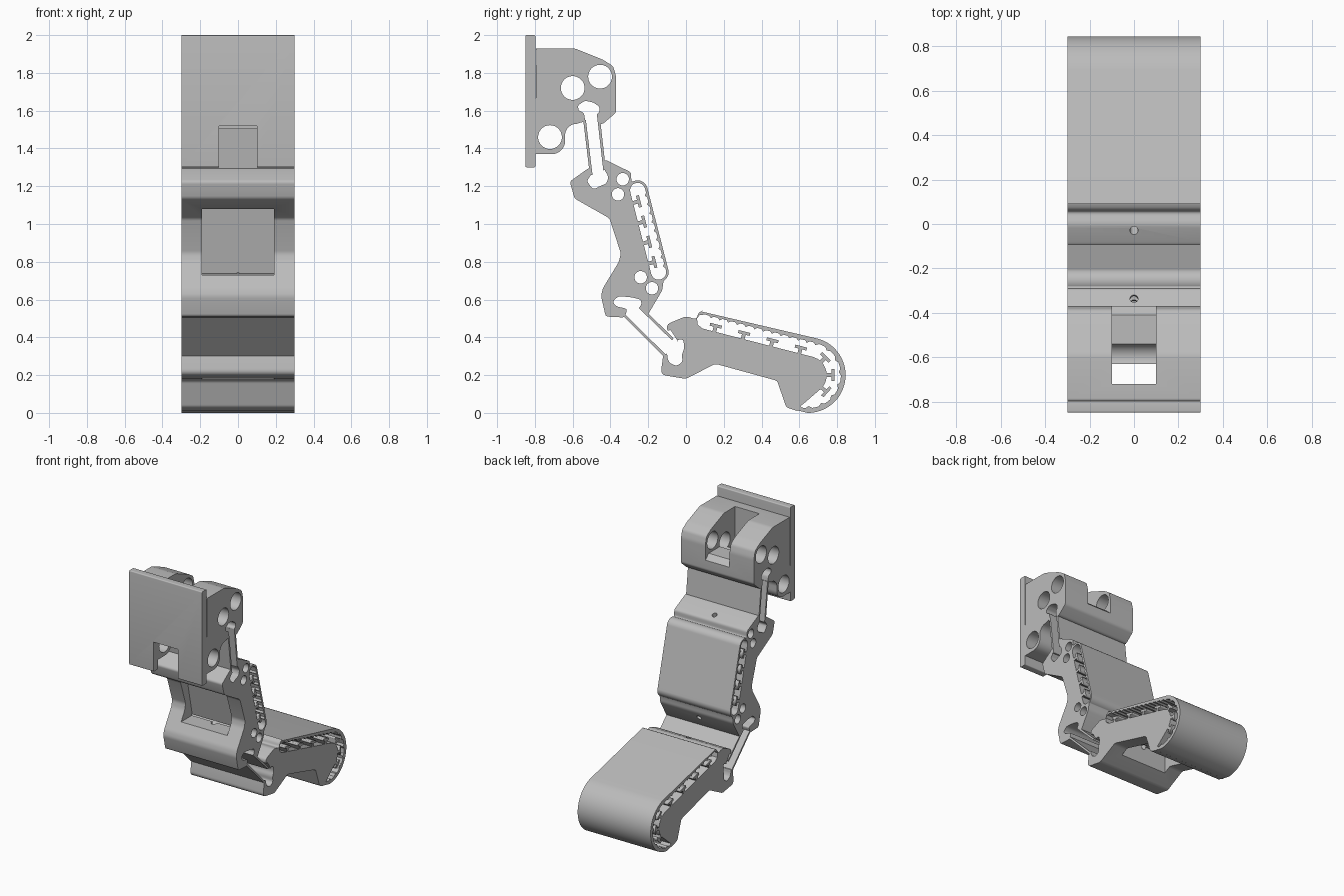
import bpy, bmesh
from math import cos, sin, radians, pi
from mathutils import Matrix, Vector

if "Cube" in bpy.data.objects:
    bpy.data.objects.remove(bpy.data.objects["Cube"])

grey = bpy.data.materials.new("plain grey")
grey.use_nodes = True
grey.diffuse_color = (0.5, 0.5, 0.5, 1)
grey.node_tree.nodes["Principled BSDF"].inputs["Base Color"].default_value = (0.5, 0.5, 0.5, 1)

HALF = 0.3
# profile plane (y, z) extruded along x
TO_SIDE = Matrix(((0, 0, 1, 0), (1, 0, 0, 0), (0, 1, 0, 0), (0, 0, 0, 1)))


def arc(c, r, a0, a1, n=12):
    return [(c[0] + r * cos(radians(a0 + (a1 - a0) * i / n)),
             c[1] + r * sin(radians(a0 + (a1 - a0) * i / n))) for i in range(n + 1)]


def circle(c, r):
    return arc(c, r, 0, 350, 35)


def rounded(pts, r=0.02):
    """Soften each corner with a short quadratic curve."""
    out, n = [], len(pts)
    for i in range(n):
        p, a, b = Vector(pts[i]), Vector(pts[i - 1]), Vector(pts[(i + 1) % n])
        s = p + (a - p) * min(r / (a - p).length, 0.4)
        e = p + (b - p) * min(r / (b - p).length, 0.4)
        for k in range(5):
            t = k / 4
            out.append(tuple(s * (1 - t) ** 2 + p * 2 * t * (1 - t) + e * t * t))
    return out


def toothed(pts, step=0.012, depth=0.011):
    """Resample a path and raise a small tooth on its right side at every fourth point."""
    out, k = [], 0
    for a, b in zip(pts, pts[1:]):
        a, b = Vector(a), Vector(b)
        n = max(1, round((b - a).length / step))
        d = (b - a).normalized()
        for i in range(n):
            p = a.lerp(b, i / n)
            if k % 4 == 3:
                p = p + Vector((d.y, -d.x)) * depth
            out.append(tuple(p))
            k += 1
    return out + [pts[-1]]


def extrude(name, loops, half=HALF):
    """Extrude an outline with holes across the width."""
    cu = bpy.data.curves.new(name, 'CURVE')
    cu.dimensions, cu.fill_mode, cu.extrude = '2D', 'BOTH', half
    for loop in loops:
        sp = cu.splines.new('POLY')
        sp.points.add(len(loop) - 1)
        for q, p in zip(sp.points, loop):
            q.co = (p[0], p[1], 0, 1)
        sp.use_cyclic_u = True
    tmp = bpy.data.objects.new(name + "_profile", cu)
    bpy.context.collection.objects.link(tmp)
    dg = bpy.context.evaluated_depsgraph_get()
    me = bpy.data.meshes.new_from_object(tmp.evaluated_get(dg))
    bpy.data.objects.remove(tmp)
    bm = bmesh.new()
    bm.from_mesh(me)
    bmesh.ops.remove_doubles(bm, verts=bm.verts, dist=0.00005)
    bm.transform(TO_SIDE)
    bmesh.ops.recalc_face_normals(bm, faces=bm.faces)
    bm.to_mesh(me)
    bm.free()
    me.materials.clear()
    me.materials.append(grey)
    ob = bpy.data.objects.new(name, me)
    bpy.context.collection.objects.link(ob)
    return ob


def rod(a, b, r=0.018):
    """Round cutter in the middle plane between two (y, z) points."""
    a, b = Vector((0, *a)), Vector((0, *b))
    bpy.ops.mesh.primitive_cylinder_add(vertices=20, radius=r, depth=(b - a).length, location=(a + b) / 2)
    ob = bpy.context.object
    ob.rotation_euler = (b - a).to_track_quat('Z', 'Y').to_euler()
    return ob


def cut(ob, cutters):
    for c in cutters:
        c.hide_render = True
        m = ob.modifiers.new("cut", 'BOOLEAN')
        m.operation, m.solver, m.object = 'DIFFERENCE', 'EXACT', c
        bpy.context.view_layer.objects.active = ob
        bpy.ops.object.modifier_apply(modifier=m.name)
        bpy.data.objects.remove(c)


def smooth(ob):
    bpy.ops.object.select_all(action='DESELECT')
    ob.select_set(True)
    bpy.context.view_layer.objects.active = ob
    bpy.ops.object.shade_smooth_by_angle(angle=radians(32))


def strip(name, a, b, t=0.014):
    a, b = Vector(a), Vector(b)
    d = (b - a).normalized()
    n = Vector((-d.y, d.x)) * t / 2
    smooth(extrude(name, [[a + n, b + n, b - n, a - n]]))


def lug(name, foot, angle):
    """T shaped rib standing on foot, pointing along angle."""
    u = Vector((cos(angle), sin(angle)))
    v = Vector((-u.y, u.x))
    shape = [(-.008, -.01), (.024, -.01), (.024, -.032), (.04, -.032)]
    shape += [(x, -y) for x, y in reversed(shape)]
    extrude(name, [[Vector(foot) + u * x + v * y for x, y in shape]])


# mounting plate and base block
plate = extrude("mounting_plate", [rounded([(-.85, 1.3), (-.85, 2), (-.797, 2), (-.797, 1.3)], 0.008)])
base = extrude("base_block", [
    rounded([(-.8, 1.93), (-.59, 1.93), (-.44, 1.87), (-.385, 1.835), (-.37, 1.78), (-.37, 1.59), (-.44, 1.53),
             (-.462, 1.53), (-.467, 1.564), (-.473, 1.58), (-.457, 1.595), (-.457, 1.62), (-.489, 1.643),
             (-.536, 1.653), (-.573, 1.627), (-.568, 1.6), (-.541, 1.59), (-.531, 1.53)], 0.015)
    + arc((-.58, 1.47), .06, 90, 180) + arc((-.71, 1.44), .07, 0, -90) + [(-.8, 1.37)],
    circle((-.72, 1.46), .063), circle((-.6, 1.72), .063), circle((-.455, 1.78), .063)])
notch = [(-.9, 1.2), (-.9, 1.52), (-.7, 1.52), (-.7, 1.2)]
slot = [(-.72, 2.1), (-.72, 1.2), (-.63, 1.2), (-.63, 1.7), (-.41, 1.7), (-.36, 1.655), (-.3, 1.655), (-.3, 2.1)]
cut(plate, [extrude("notch_cutter", [notch], 0.1)])
cut(base, [extrude("notch_cutter", [notch], 0.1), extrude("slot_cutter", [slot], 0.1)])

# middle segment with its pad channel
top, low, tilt = (-.256, 1.178), (-.145, .745), 14.4
channel = (toothed(arc(top, .04, tilt, tilt, 1)[:1] + arc(low, .04, tilt, tilt, 1)[:1])
           + arc(low, .04, tilt - 15, tilt - 180) + arc(top, .04, tilt + 180, tilt + 15))
middle = extrude("middle_segment", [
    rounded([(-.436, 1.294), (-.43, 1.342), (-.29, 1.273), (-.29, 1.23)]
            + arc(top, .053, 120, tilt) + arc(low, .053, tilt, -60)
            + [(-.122, .68), (-.125, .65), (-.203, .518), (-.25, .555), (-.235, .575), (-.24, .6), (-.288, .612),
               (-.357, .618), (-.388, .59), (-.372, .565), (-.31, .55), (-.325, .505), (-.425, .51), (-.45, .62),
               (-.44, .66), (-.355, .8), (-.345, .845), (-.405, 1.03), (-.59, 1.135), (-.615, 1.225), (-.51, 1.3),
               (-.5, 1.263), (-.525, 1.23), (-.51, 1.205), (-.489, 1.183), (-.457, 1.2), (-.42, 1.215),
               (-.41, 1.25)], 0.015),
    channel] + [circle(c, .033) for c in ((-.335, 1.237), (-.36, 1.157), (-.24, .718), (-.18, .66))])
cut(middle, [extrude("recess_cutter", [[(-.7, 1.08), (-.34, 1.08), (-.265, .73), (-.7, .73)]], 0.19),
             rod((-.325, 1.34), (-.4, 1.05)), rod((-.31, .76), (-.12, .57))])
for i in range(4):
    t = .13 + .247 * i
    mid = Vector(top).lerp(Vector(low), t)
    lug(f"middle_rib_{i + 1}", mid - Vector((cos(radians(tilt)), sin(radians(tilt)))) * .04, radians(tilt))

# fingertip segment with its wrapped pad channel
hub, lean = (.645, .2), 75.6
fall = -1 / 3.89


def along(r, y):
    """Point at y on the sloping line that runs tangent to radius r about the hub."""
    p = arc(hub, r, lean, lean, 1)[0]
    return (y, p[1] + (y - p[0]) * fall)


cavity = (toothed([along(.175, .1)] + arc(hub, .175, lean, -100, 30))
          + [(.605, .035), (.63, .055)] + arc(hub, .1, -50, lean, 16)
          + [along(.1, .085), along(.115, .062), along(.145, .058), along(.165, .072)])
tip = extrude("fingertip_segment", [
    rounded([(-.1, .43), (-.1, .47), (0, .512), (.055, .495), (.065, .53), along(.2, .1)], 0.02)
    + arc(hub, .2, lean, -90, 36)
    + rounded([(.6, .006), (.53, .03), (.483, .17), (.155, .26), (0, .18), (-.12, .2), (-.132, .22), (-.12, .31),
               (-.1, .315), (-.098, .29), (-.087, .264), (-.05, .248), (-.018, .27), (-.022, .31), (-.008, .343),
               (-.015, .39), (-.055, .385)], 0.015),
    cavity])
cut(tip, [extrude("underside_cutter", [[(.1, .1), (.1, .37), (.46, .28), (.46, .1)]], 0.19),
          rod((-.06, .53), (.14, .33))])
for i in range(4):
    lug(f"fingertip_rib_{i + 1}", along(.1, .15 + .15 * i), radians(lean))
for i, a in enumerate((45, 0, -42)):
    lug(f"fingertip_end_rib_{i + 1}", arc(hub, .1, a, a, 1)[0], radians(a))

# thin flexible walls that join the segments
strip("upper_front_flexure", (-.537, 1.55), (-.502, 1.26))
strip("upper_back_flexure", (-.464, 1.575), (-.431, 1.285))
strip("lower_front_flexure", (-.325, .515), (-.112, .303))
strip("lower_back_flexure", (-.245, .56), (-.07, .39))

for ob in (plate, base, middle, tip):
    smooth(ob)
